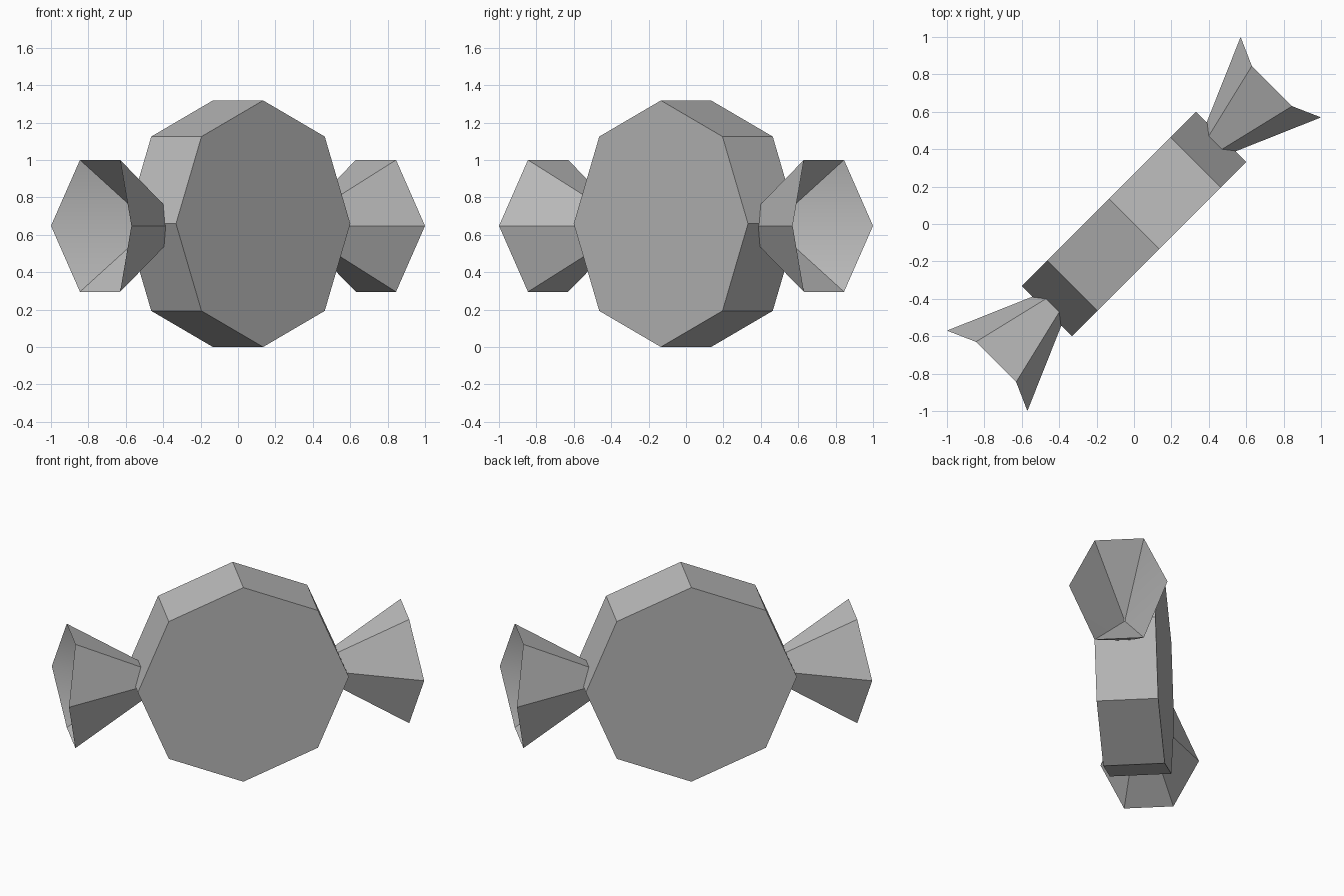
import bpy, bmesh, math
from mathutils import Matrix

cube = bpy.data.objects.get("Cube")
if cube:
    bpy.data.objects.remove(cube, do_unlink=True)

# One plain grey for the whole sweet
grey = bpy.data.materials.new("plain grey")
grey.use_nodes = True
COLOUR = (0.5, 0.5, 0.5, 1)
grey.diffuse_color = COLOUR
grey.node_tree.nodes["Principled BSDF"].inputs["Base Color"].default_value = COLOUR


def add_part(name, bm, angle):
    """Turn a bmesh into an object, rotated about z."""
    bmesh.ops.recalc_face_normals(bm, faces=bm.faces)
    bmesh.ops.rotate(bm, verts=bm.verts, matrix=Matrix.Rotation(angle, 3, 'Z'))
    mesh = bpy.data.meshes.new(name)
    bm.to_mesh(mesh)
    bm.free()
    mesh.materials.append(grey)
    obj = bpy.data.objects.new(name, mesh)
    bpy.context.collection.objects.link(obj)
    bpy.ops.object.select_all(action='DESELECT')
    obj.select_set(True)
    bpy.context.view_layer.objects.active = obj
    bpy.ops.object.shade_smooth_by_angle(angle=math.radians(30))


DIAGONAL = math.radians(45)
RADIUS, HALF_DEPTH = 0.659, 0.19

# Eight-sided disc, standing on a corner
bm = bmesh.new()
ring = []
for i in range(8):
    a = i * math.pi / 4
    ring.append(bm.verts.new((RADIUS * math.cos(a), -HALF_DEPTH,
                              RADIUS + RADIUS * math.sin(a))))
face = bm.faces.new(ring)
side = bmesh.ops.extrude_face_region(bm, geom=[face])["geom"]
bmesh.ops.translate(bm, vec=(0, 2 * HALF_DEPTH, 0),
                    verts=[g for g in side if isinstance(g, bmesh.types.BMVert)])
add_part("candy_disc", bm, DIAGONAL)

# Flared wrapper ends: six-sided cones with a deep hollow in the wide end
RIM = [(1.11, 0.304, 0), (1.043, 0.152, 0.3525), (1.043, -0.152, 0.3525),
       (1.11, -0.304, 0), (1.043, -0.152, -0.3525), (1.043, 0.152, -0.3525)]
CENTRE_Z = 0.6475
for name, turn in (("left_wrapper_end", 0), ("right_wrapper_end", math.pi)):
    bm = bmesh.new()
    rim = [bm.verts.new((x, y, z + CENTRE_Z)) for x, y, z in RIM]
    tip = bm.verts.new((0.405, 0, CENTRE_Z))
    hollow = bm.verts.new((0.646, 0, CENTRE_Z))
    for a, b in zip(rim, rim[1:] + rim[:1]):
        bm.faces.new((a, b, tip))
        bm.faces.new((b, a, hollow))
    add_part(name, bm, DIAGONAL + turn)
